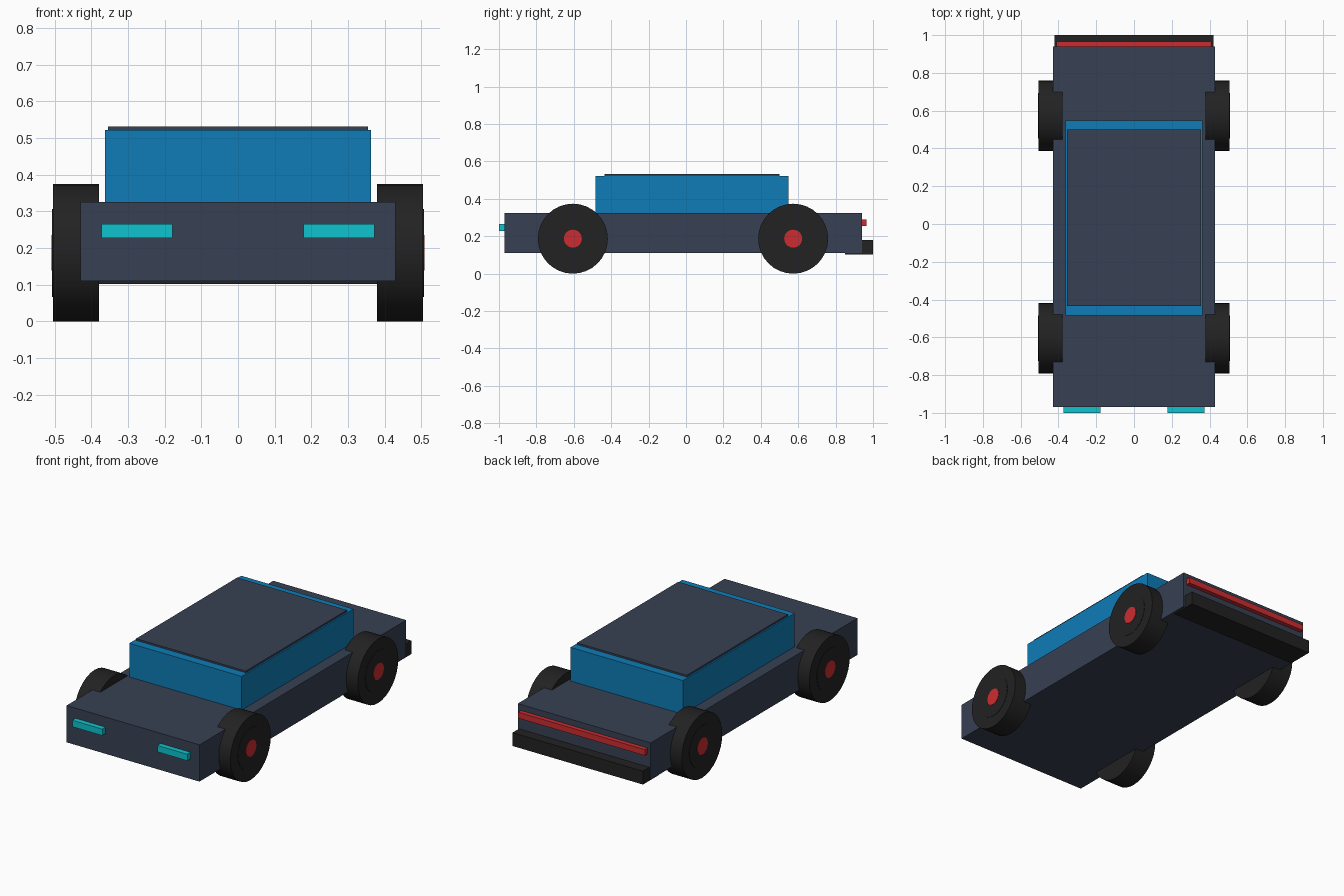
import bpy
import math

default = bpy.data.objects.get("Cube")
if default:
    bpy.data.objects.remove(default, do_unlink=True)


def material(name, rgb):
    """Flat material from 0-255 display values, stored as linear."""
    lin = [((c / 255 + 0.055) / 1.055) ** 2.4 for c in rgb]
    m = bpy.data.materials.new(name)
    m.use_nodes = True
    m.diffuse_color = (*lin, 1)
    m.node_tree.nodes["Principled BSDF"].inputs["Base Color"].default_value = (*lin, 1)
    return m


PAINT = material("slate_paint", (55, 65, 83))
GLASS = material("blue_glass", (14, 124, 182))
LAMP = material("cyan_lamp", (14, 195, 207))
RED = material("red", (204, 44, 48))
RUBBER = material("black_rubber", (34, 34, 34))


def box(name, mat, x, y, z):
    """Box spanning the given (low, high) range on each axis."""
    spans = (x, y, z)
    bpy.ops.mesh.primitive_cube_add(size=1, location=[(a + b) / 2 for a, b in spans])
    ob = bpy.context.object
    ob.name = name
    ob.scale = [b - a for a, b in spans]
    bpy.ops.object.transform_apply(location=False, rotation=False, scale=True)
    ob.data.materials.append(mat)


def disc(name, mat, radius, x_in, x_out, y, side):
    """Cylinder lying along x, between two distances from the centre line."""
    bpy.ops.mesh.primitive_cylinder_add(
        vertices=32, radius=radius, depth=x_out - x_in,
        location=(side * (x_in + x_out) / 2, y, WHEEL_R),
        rotation=(0, math.pi / 2, 0))
    ob = bpy.context.object
    ob.name = name
    ob.data.materials.append(mat)
    bpy.ops.object.shade_smooth_by_angle(angle=math.radians(30))


# Body, cabin and roof
box("body", PAINT, (-0.43, 0.43), (-0.97, 0.94), (0.11, 0.325))
box("cabin", GLASS, (-0.363, 0.363), (-0.485, 0.548), (0.32, 0.522))
box("roof", PAINT, (-0.355, 0.355), (-0.435, 0.5), (0.515, 0.532))

# Rear bumper and light bar
box("rear_bumper", RUBBER, (-0.422, 0.422), (0.85, 1.0), (0.102, 0.18))
box("tail_light", RED, (-0.41, 0.41), (0.93, 0.966), (0.255, 0.29))

# Headlights and wheels, mirrored left and right
WHEEL_R = 0.187
for side, label in ((1, "left"), (-1, "right")):
    box(f"headlight_{label}", LAMP, sorted((side * 0.178, side * 0.372)),
        (-1.0, -0.96), (0.228, 0.266))
    for y, end in ((-0.605, "front"), (0.573, "rear")):
        disc(f"{end}_wheel_{label}", RUBBER, WHEEL_R, 0.379, 0.505, y, side)
        disc(f"{end}_wheel_cover_{label}", RUBBER, 0.12, 0.45, 0.507, y, side)
        disc(f"{end}_hub_{label}", RED, 0.048, 0.45, 0.509, y, side)
